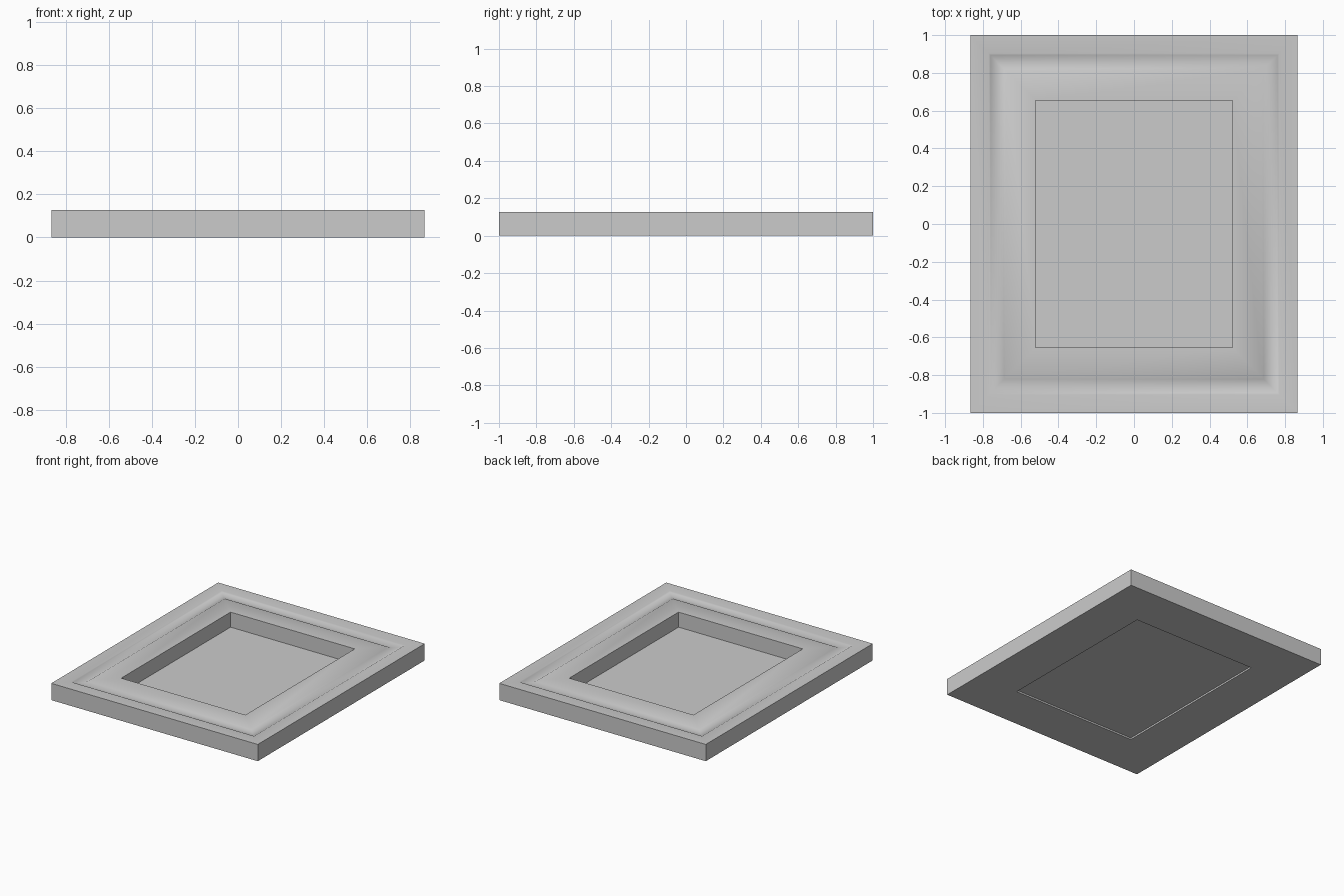
import bpy, bmesh, math

cube = bpy.data.objects.get("Cube")
if cube:
    bpy.data.objects.remove(cube, do_unlink=True)

HALF_X, HALF_Y, HEIGHT = 0.866, 1.0, 0.127
BORDER = 0.345                      # width of the frame members
GROOVE_START, GROOVE_END = 0.097, 0.188
GROOVE_DEPTH, GROOVE_STEPS = 0.014, 10

grey = bpy.data.materials.new("plain_grey")
grey.use_nodes = True
colour = (0.6, 0.6, 0.6, 1)
grey.diffuse_color = colour
grey.node_tree.nodes["Principled BSDF"].inputs["Base Color"].default_value = colour


def ring(bm, inset, z):
    """Rectangle of four vertices, inset from the outer edge."""
    x, y = HALF_X - inset, HALF_Y - inset
    return [bm.verts.new((sx * x, sy * y, z))
            for sx, sy in ((-1, -1), (1, -1), (1, 1), (-1, 1))]


def finish(bm, name):
    mesh = bpy.data.meshes.new(name)
    bm.to_mesh(mesh)
    bm.free()
    mesh.materials.append(grey)
    obj = bpy.data.objects.new(name, mesh)
    bpy.context.collection.objects.link(obj)
    return obj


# Frame: a moulding profile swept around the rectangle with mitred corners
profile = [(0, 0), (0, HEIGHT)]
for i in range(GROOVE_STEPS + 1):
    t = i / GROOVE_STEPS
    inset = GROOVE_START + t * (GROOVE_END - GROOVE_START)
    profile.append((inset, HEIGHT - GROOVE_DEPTH * 4 * t * (1 - t)))
profile += [(BORDER, HEIGHT), (BORDER, 0)]

bm = bmesh.new()
rings = [ring(bm, d, z) for d, z in profile]
for a, b in zip(rings, rings[1:] + rings[:1]):
    for i in range(4):
        j = (i + 1) % 4
        bm.faces.new((a[i], a[j], b[j], b[i]))
bmesh.ops.recalc_face_normals(bm, faces=bm.faces)
frame = finish(bm, "frame")

# Back panel: thin sheet set just above the underside of the frame
bm = bmesh.new()
bm.faces.new(ring(bm, BORDER, 0.013))
finish(bm, "back_panel")

# Soft shading in the groove, crisp edges elsewhere
bpy.ops.object.select_all(action='DESELECT')
frame.select_set(True)
bpy.context.view_layer.objects.active = frame
bpy.ops.object.shade_smooth_by_angle(angle=math.radians(40))
